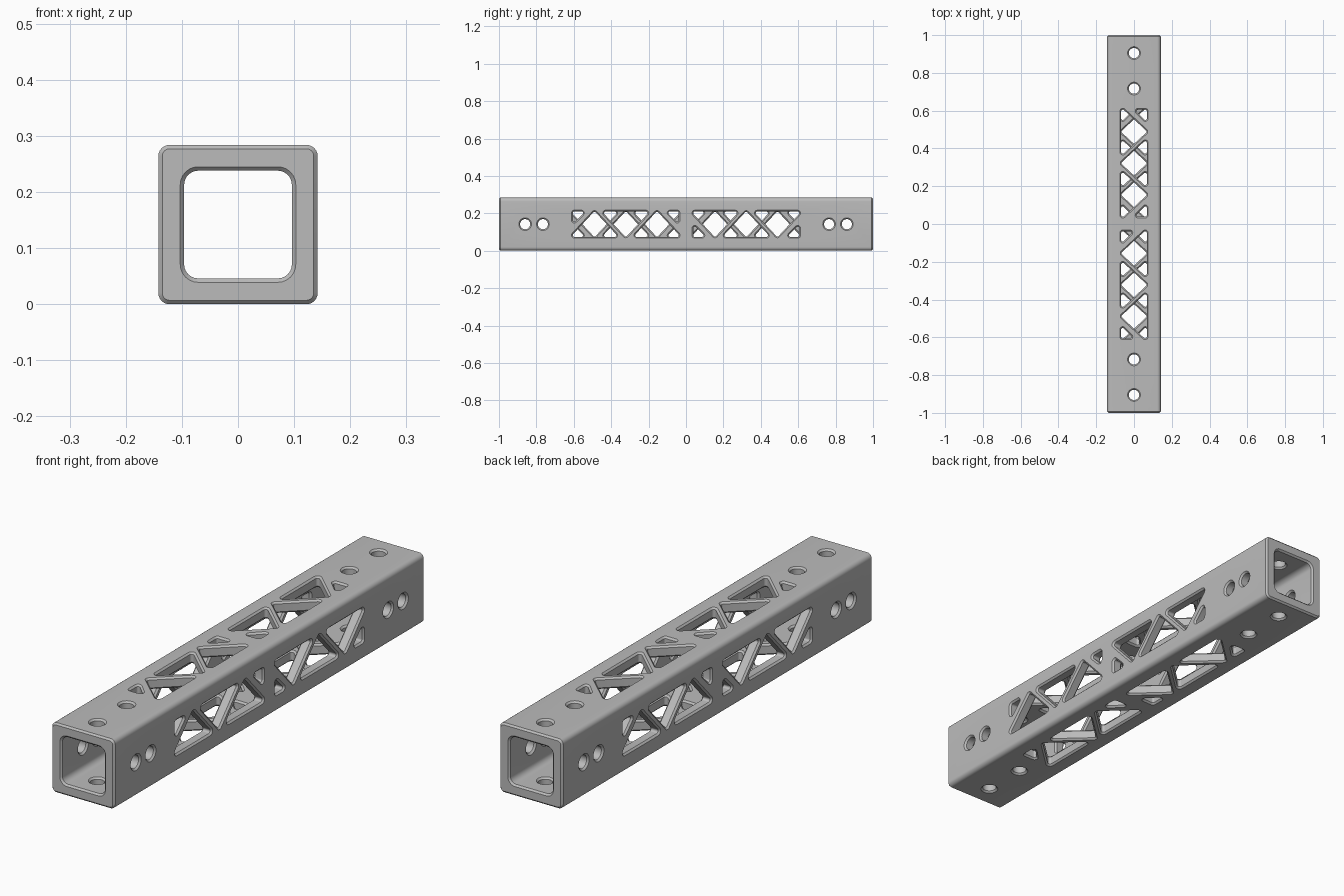
import bpy, bmesh, math
from mathutils import Vector

if "Cube" in bpy.data.objects:
    bpy.data.objects.remove(bpy.data.objects["Cube"])

HALF, BORE, C = 0.142, 0.096, 0.007   # outer half width, bore half width, chamfer
MID = HALF                            # height of the beam axis


def rounded(points, r, o=0.0, seg=6):
    """Polygon with rounded corners, grown outward by o."""
    pts = [Vector(p) for p in points]
    n = len(pts)
    if sum(pts[i].cross(pts[(i + 1) % n]) for i in range(n)) < 0:
        pts.reverse()
    out = []
    for i, p in enumerate(pts):
        a = (p - pts[i - 1]).normalized()
        b = (pts[(i + 1) % n] - p).normalized()
        na, nb = Vector((a.y, -a.x)), Vector((b.y, -b.x))
        centre = p - (na + nb) * (r / (1 + na.dot(nb)))
        turn = math.atan2(na.cross(nb), na.dot(nb))
        start = math.atan2(na.y, na.x)
        for k in range(seg + 1):
            t = start + turn * k / seg
            out.append(centre + Vector((math.cos(t), math.sin(t))) * (r + o))
    return out


def circle(y, r, o=0.0, seg=32):
    return [Vector((y + (r + o) * math.cos(math.tau * k / seg),
                    (r + o) * math.sin(math.tau * k / seg))) for k in range(seg)]


def loft(bm, rings, closed=False):
    """Skin a list of 3D rings, either looped or capped at both ends."""
    vs = [[bm.verts.new(p) for p in ring] for ring in rings]
    n = len(vs[0])
    for i in range(len(vs) if closed else len(vs) - 1):
        a, b = vs[i], vs[(i + 1) % len(vs)]
        for k in range(n):
            bm.faces.new((a[k], a[(k + 1) % n], b[(k + 1) % n], b[k]))
    if not closed:
        bm.faces.new(vs[0])
        bm.faces.new(vs[-1])


def make_object(name, bm):
    bmesh.ops.recalc_face_normals(bm, faces=bm.faces)
    mesh = bpy.data.meshes.new(name)
    bm.to_mesh(mesh)
    bm.free()
    obj = bpy.data.objects.new(name, mesh)
    bpy.context.collection.objects.link(obj)
    return obj


# Square tube with chamfered ends
def square(h):
    return [(-h, -h), (h, -h), (h, h), (-h, h)]


bm = bmesh.new()
tube = []
for h, r, o, y in ((HALF, 0.02, -C, -1), (HALF, 0.02, 0, C - 1),
                   (HALF, 0.02, 0, 1 - C), (HALF, 0.02, -C, 1),
                   (BORE, 0.025, C, 1), (BORE, 0.025, 0, 1 - C),
                   (BORE, 0.025, 0, C - 1), (BORE, 0.025, C, -1)):
    tube.append([(p.x, y, p.y + MID) for p in rounded(square(h), r, o)])
loft(bm, tube, closed=True)
beam = make_object("truss_beam", bm)

# Cutters for one wall, chamfered on the outer and inner surface
E = C + 0.001
LAYERS = ((0.08, E), (BORE - 0.001, E), (BORE + C, 0),
          (HALF - C, 0), (HALF + 0.001, E), (0.16, E))


def cut(bm, side, shape):
    t = side * math.pi / 2
    c, s = math.cos(t), math.sin(t)
    loft(bm, [[(d * c - p.y * s, p.x, d * s + p.y * c + MID) for p in shape(o)]
              for d, o in LAYERS])


BAND, PITCH, GROUP, END = 0.068, 0.167, 0.322, 0.283
BASE, APEX, LEG = 0.128, 0.070, 0.066
bm = bmesh.new()
for side in range(4):
    for y in ((0.765, 0.86) if side % 2 == 0 else (0.717, 0.905)):
        for s in (-1, 1):
            cut(bm, side, lambda o: circle(s * y, 0.027, o))
    for g in (-1, 1):
        yc = g * GROUP
        for i in (-1, 0, 1):          # alternating truss triangles
            f = g if i else -g
            y = yc + i * PITCH
            tri = [(y - BASE, f * BAND), (y + BASE, f * BAND), (y, -f * APEX)]
            cut(bm, side, lambda o: rounded(tri, 0.009, o))
        for e in (-1, 1):             # small corner triangles closing each group
            y, v = yc + e * END, -g * BAND
            tri = [(y, v), (y - e * LEG, v), (y, v + g * LEG)]
            cut(bm, side, lambda o: rounded(tri, 0.008, o))
cutter = make_object("hole_cutter", bm)
cutter.hide_render = True

# Cut all the openings
mod = beam.modifiers.new("openings", "BOOLEAN")
mod.operation, mod.solver, mod.object = "DIFFERENCE", "EXACT", cutter
bpy.context.view_layer.objects.active = beam
beam.select_set(True)
bpy.ops.object.modifier_apply(modifier=mod.name)
bpy.data.objects.remove(cutter)

# Single grey finish
grey = bpy.data.materials.new("light_grey")
grey.use_nodes = True
colour = (0.5, 0.5, 0.5, 1)
grey.diffuse_color = colour
grey.node_tree.nodes["Principled BSDF"].inputs["Base Color"].default_value = colour
beam.data.materials.clear()
beam.data.materials.append(grey)
bpy.ops.object.shade_smooth_by_angle(angle=math.radians(30))
